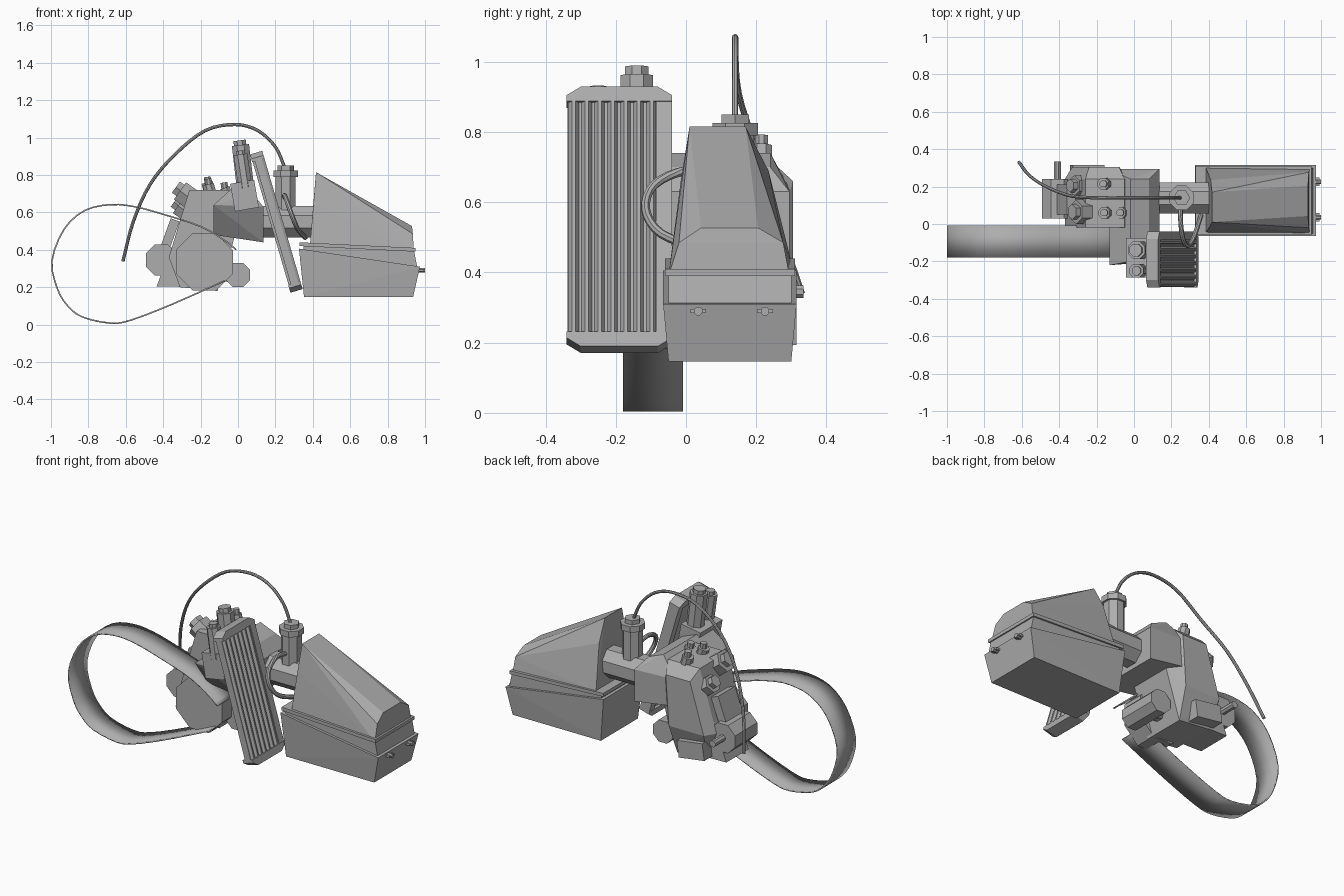
import bpy, bmesh, math
from mathutils import Vector, Matrix

cube = bpy.data.objects.get("Cube")
if cube:
    bpy.data.objects.remove(cube, do_unlink=True)

GREY = (0.42, 0.42, 0.42, 1)
metal = bpy.data.materials.new("plain grey")
metal.diffuse_color = GREY
metal.use_nodes = True
metal.node_tree.nodes["Principled BSDF"].inputs["Base Color"].default_value = GREY


def finish(name, bm, matrix=None):
    bmesh.ops.recalc_face_normals(bm, faces=bm.faces)
    mesh = bpy.data.meshes.new(name)
    bm.to_mesh(mesh)
    bm.free()
    ob = bpy.data.objects.new(name, mesh)
    bpy.context.collection.objects.link(ob)
    mesh.materials.append(metal)
    if matrix:
        ob.matrix_world = matrix
    return ob


def hull(name, points, matrix=None):
    """Convex solid around a few corner points."""
    bm = bmesh.new()
    for p in points:
        bm.verts.new(p)
    bmesh.ops.convex_hull(bm, input=bm.verts)
    loose = [v for v in bm.verts if not v.link_faces]
    bmesh.ops.delete(bm, geom=loose, context='VERTS')
    bmesh.ops.dissolve_limit(bm, angle_limit=0.02, verts=bm.verts, edges=bm.edges)
    return finish(name, bm, matrix)


def prism(name, profile, y0, y1):
    """Side profile in x and z, extruded along y."""
    return hull(name, [(x, y, z) for x, z in profile for y in (y0, y1)])


def box(name, centre, size, tilt=0.0):
    bm = bmesh.new()
    bmesh.ops.create_cube(bm, size=1)
    bmesh.ops.scale(bm, vec=size, verts=bm.verts)
    return finish(name, bm, Matrix.Translation(centre) @ Matrix.Rotation(math.radians(tilt), 4, 'Y'))


def rod(name, a, b, r, sides=8):
    a, b = Vector(a), Vector(b)
    bm = bmesh.new()
    bmesh.ops.create_cone(bm, cap_ends=True, segments=sides, radius1=r,
                          radius2=r, depth=(b - a).length)
    bmesh.ops.rotate(bm, matrix=Matrix.Rotation(math.pi / sides, 3, 'Z'), verts=bm.verts)
    turn = (b - a).to_track_quat('Z', 'Y').to_matrix().to_4x4()
    return finish(name, bm, Matrix.Translation((a + b) / 2) @ turn)


def spline(points, steps=4):
    """Smooth path through the given points."""
    p = [Vector(q) for q in points]
    p = [2 * p[0] - p[1]] + p + [2 * p[-1] - p[-2]]
    out = []
    for i in range(1, len(p) - 2):
        a, b, c, d = p[i - 1:i + 3]
        for s in range(steps):
            t = s / steps
            out.append(0.5 * (2 * b + (c - a) * t + (2 * a - 5 * b + 4 * c - d) * t ** 2
                              + (3 * b - a - 3 * c + d) * t ** 3))
    return out + [p[-2]]


def smooth(ob):
    bpy.ops.object.select_all(action='DESELECT')
    ob.select_set(True)
    bpy.context.view_layer.objects.active = ob
    bpy.ops.object.shade_smooth_by_angle(angle=math.radians(40))


def tube(name, points, radius, sides=8):
    path = spline(points)
    bm = bmesh.new()
    rings = []
    for i, p in enumerate(path):
        t = path[min(i + 1, len(path) - 1)] - path[max(i - 1, 0)]
        u = t.cross(Vector((0.2, 1, 0.1))).normalized()
        v = t.cross(u).normalized()
        rings.append([bm.verts.new(p + radius * (u * math.cos(k * math.tau / sides)
                      + v * math.sin(k * math.tau / sides))) for k in range(sides)])
    for r, s in zip(rings, rings[1:]):
        for k in range(sides):
            n = (k + 1) % sides
            bm.faces.new((r[k], r[n], s[n], s[k]))
    bm.faces.new(rings[0])
    bm.faces.new(rings[-1])
    smooth(finish(name, bm))


# Air filter box: lower tray, wedge, rim and faceted cover
hull("filter_tray", [(x, y, z) for x, z, ys in (
    (0.353, 0.147, (-0.05, 0.30)), (0.936, 0.147, (-0.05, 0.30)),
    (0.973, 0.31, (-0.065, 0.315)), (0.326, 0.406, (-0.065, 0.315))) for y in ys])
prism("filter_wedge", [(0.35, 0.40), (0.96, 0.30), (0.94, 0.40), (0.35, 0.43)], -0.05, 0.30)
prism("filter_rim", [(0.33, 0.42), (0.95, 0.39), (0.95, 0.41), (0.33, 0.44)], -0.06, 0.31)
hull("filter_cover", [
    (0.385, -0.045, 0.43), (0.405, -0.015, 0.66), (0.417, 0.01, 0.815),
    (0.417, 0.17, 0.815), (0.41, 0.235, 0.69), (0.385, 0.30, 0.43),
    (0.94, -0.05, 0.39), (0.935, -0.02, 0.485), (0.93, 0.043, 0.527),
    (0.93, 0.205, 0.527), (0.935, 0.277, 0.485), (0.94, 0.295, 0.39)])
for i, y in enumerate((0.035, 0.225)):
    box(f"tray_clip_{i}", (0.978, y, 0.29), (0.03, 0.045, 0.012))
    rod(f"tray_clip_pin_{i}", (0.96, y, 0.29), (1.0, y, 0.29), 0.013)

# Carburettor
rod("intake_tube", (0.10, 0.14, 0.55), (0.41, 0.14, 0.55), 0.09)
rod("carburettor_body", (0.255, 0.14, 0.5), (0.255, 0.14, 0.80), 0.058)
rod("carburettor_cap", (0.255, 0.14, 0.79), (0.255, 0.14, 0.825), 0.07)
rod("carburettor_nut", (0.255, 0.14, 0.82), (0.255, 0.14, 0.85), 0.045, 6)
tube("throttle_cable", [(0.25, 0.14, 0.84), (0.2, 0.14, 0.95), (0.107, 0.14, 1.037),
     (-0.016, 0.14, 1.07), (-0.176, 0.14, 1.037), (-0.337, 0.15, 0.91),
     (-0.47, 0.20, 0.75), (-0.56, 0.26, 0.55), (-0.615, 0.33, 0.34)], 0.009)
tube("breather_hose", [(0.25, 0.10, 0.68), (0.25, 0.0, 0.69), (0.265, -0.09, 0.65),
     (0.29, -0.115, 0.58), (0.32, -0.07, 0.51), (0.36, 0.05, 0.465)], 0.013)

# Radiator: core, end tanks and vertical ridges
lean = Matrix.Translation((0.205, -0.19, 0.55)) @ Matrix.Rotation(math.radians(-16.3), 4, 'Y')


def slab(name, corners, half):
    hull(name, [(x, y, z) for x in (-half, half) for y, z in corners], lean)


slab("radiator_core", [(y, z) for y in (-0.148, 0.148) for z in (-0.35, 0.35)], 0.02)
slab("radiator_side_frame", [(y, z) for y in (0.105, 0.15) for z in (-0.35, 0.35)], 0.032)
for side, label in ((1, "top"), (-1, "bottom")):
    slab(f"radiator_{label}_tank", [(-0.15, side * 0.342), (0.15, side * 0.342),
         (-0.15, side * 0.36), (0.15, side * 0.36), (-0.11, side * 0.385), (0.11, side * 0.385)], 0.034)
for i in range(7):
    y = -0.13 + i * 0.037
    hull(f"radiator_ridge_{i}", [(x, y + w, z) for z in (-0.345, 0.345)
         for x, w in ((0.015, -0.018), (0.015, 0.018), (0.034, -0.005), (0.034, 0.005))], lean)

# Cylinder block with an undercut front, head and plugs
hull("cylinder_block", [(x, y, z) for x, z, ys in (
    (-0.13, 0.48, (-0.10, 0.295)), (0.135, 0.44, (-0.10, 0.295)),
    (0.135, 0.63, (-0.20, 0.295)), (-0.13, 0.64, (-0.22, 0.295)),
    (0.08, 0.70, (-0.20, 0.24)), (-0.02, 0.74, (-0.20, 0.24))) for y in ys])
box("cylinder_head", (0.035, -0.18, 0.69), (0.13, 0.21, 0.15), -10)
rod("plug_body", (0.04, -0.14, 0.73), (0.013, -0.14, 0.96), 0.05)
rod("plug_cap", (0.013, -0.14, 0.95), (0.008, -0.14, 0.985), 0.036)
rod("thin_plug", (0.04, -0.25, 0.73), (0.013, -0.25, 0.91), 0.04)
rod("thin_plug_cap", (0.015, -0.25, 0.9), (0.012, -0.25, 0.93), 0.026)

# Engine case tapering to its rear face, and its covers
outline = [(-0.37, 0.36), (-0.31, 0.2), (-0.11, 0.18), (-0.02, 0.46), (-0.05, 0.72), (-0.26, 0.72)]
rear_face = [(-0.33, 0.36), (-0.10, 0.36), (-0.08, 0.66), (-0.24, 0.66)]
hull("engine_case", [(x, y, z) for x, z in outline for y in (-0.02, 0.24)]
     + [(x, 0.305, z) for x, z in rear_face])
prism("gear_housing", [(-0.435, 0.205), (-0.29, 0.58), (-0.2, 0.58), (-0.2, 0.2)], 0.03, 0.24)
box("side_plate", (-0.365, 0.13, 0.48), (0.05, 0.16, 0.17), 20)
box("rear_plate", (-0.25, 0.26, 0.255), (0.17, 0.11, 0.10), 8)
rod("drive_drum", (-0.18, 0.02, 0.335), (-0.18, -0.11, 0.335), 0.165)
rod("output_drum", (-0.41, 0.03, 0.345), (-0.41, 0.24, 0.345), 0.09)
rod("output_shaft", (-0.41, 0.2, 0.345), (-0.41, 0.335, 0.345), 0.02)
rod("lower_drum", (0.0, -0.02, 0.265), (0.0, 0.22, 0.265), 0.07)
rod("lower_axle", (-0.18, 0.1, 0.3), (0.0, 0.1, 0.265), 0.05)

# Sloping nuts and upright bolts on the case
for i, (x, y, z, r) in enumerate(((-0.31, 0.065, 0.715, 0.065), (-0.32, 0.205, 0.635, 0.055))):
    rod(f"case_nut_{i}", (x + 0.11, y, z - 0.08), (x, y, z), r, 6)
    rod(f"case_nut_cap_{i}", (x + 0.02, y, z - 0.01), (x - 0.022, y, z + 0.02), r * 0.65, 6)
for i, (x, y, z) in enumerate(((-0.165, 0.215, 0.79), (-0.16, 0.06, 0.78), (-0.075, 0.06, 0.76))):
    rod(f"case_bolt_{i}", (x + 0.02, y, 0.68), (x, y, z - 0.03), 0.033)
    rod(f"case_bolt_tip_{i}", (x + 0.005, y, z - 0.035), (x, y, z), 0.02)

# Wide drive belt
loop = spline([(-0.01, 0, 0.40), (-0.07, 0, 0.45), (-0.2, 0, 0.525), (-0.4, 0, 0.59),
               (-0.55, 0, 0.63), (-0.68, 0, 0.642), (-0.82, 0, 0.61), (-0.93, 0, 0.51),
               (-0.995, 0, 0.34), (-0.965, 0, 0.19), (-0.91, 0, 0.1), (-0.83, 0, 0.04),
               (-0.68, 0, 0.008), (-0.57, 0, 0.025), (-0.35, 0, 0.11), (-0.07, 0, 0.235)], 3)
bm = bmesh.new()
rows = [[bm.verts.new((p.x, y, p.z)) for y in (-0.18, -0.008)] for p in loop]
for r, s in zip(rows, rows[1:]):
    bm.faces.new((r[0], r[1], s[1], s[0]))
belt = finish("drive_belt", bm)
solid = belt.modifiers.new("thickness", 'SOLIDIFY')
solid.thickness = 0.008
solid.offset = 0
smooth(belt)
